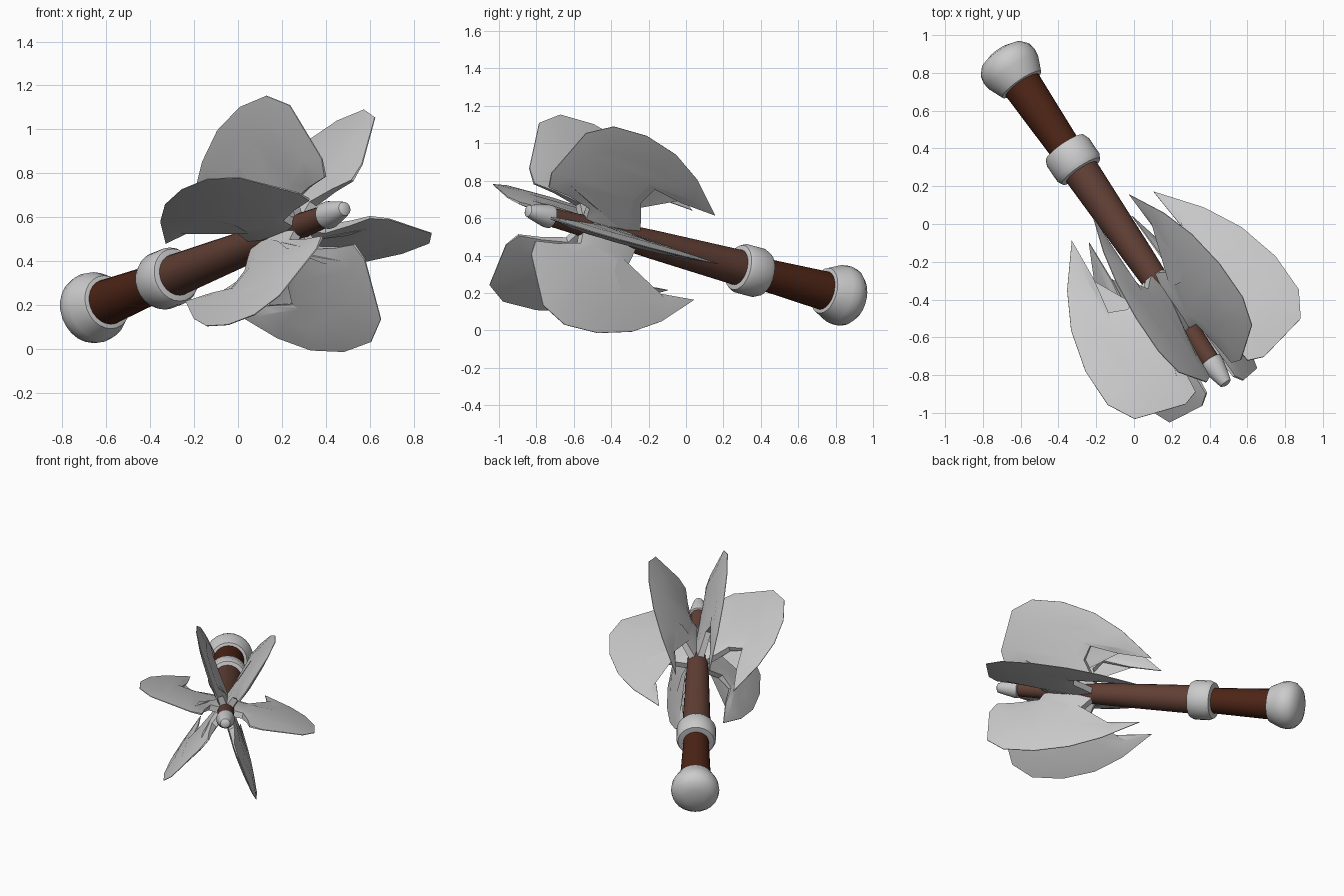
import bpy, bmesh, math
from mathutils import Matrix, Vector

if "Cube" in bpy.data.objects:
    bpy.data.objects.remove(bpy.data.objects["Cube"])

# Weapon frame: origin at the nose, local z runs from nose to pommel
TIP = Vector((0.49, -0.85, 0.64))
D = Vector((-0.550, 0.806, -0.217)).normalized()
U = Vector((0.826, 0.564, 0)).normalized()
W = D.cross(U).normalized()
FRAME = Matrix((U, W, D)).transposed().to_4x4()
FRAME.translation = TIP


def material(name, rgb):
    m = bpy.data.materials.new(name)
    m.diffuse_color = (*rgb, 1)
    m.use_nodes = True
    m.node_tree.nodes["Principled BSDF"].inputs["Base Color"].default_value = m.diffuse_color
    return m


def finish(name, bm, matrix, mat=None, angle=35):
    bmesh.ops.recalc_face_normals(bm, faces=bm.faces)
    me = bpy.data.meshes.new(name)
    bm.to_mesh(me)
    bm.free()
    ob = bpy.data.objects.new(name, me)
    bpy.context.collection.objects.link(ob)
    ob.matrix_world = matrix
    if mat:
        me.materials.append(mat)
    bpy.ops.object.select_all(action='DESELECT')
    ob.select_set(True)
    bpy.context.view_layer.objects.active = ob
    bpy.ops.object.shade_smooth_by_angle(angle=math.radians(angle))
    return ob


def lathe(name, profile, mat=None, sides=24):
    """Closed turned part from (radius, distance from nose) points."""
    bm = bmesh.new()
    rings = []
    for r, s in profile:
        rings.append([bm.verts.new((r * math.cos(2 * math.pi * i / sides),
                                    r * math.sin(2 * math.pi * i / sides), s))
                      for i in range(sides)])
    for a, b in zip(rings, rings[1:]):
        for i in range(sides):
            j = (i + 1) % sides
            bm.faces.new((a[i], a[j], b[j], b[i]))
    bm.faces.new(rings[0])
    bm.faces.new(rings[-1])
    return finish(name, bm, FRAME, mat)


wood = material("shaft_wood", (0.12, 0.05, 0.035))
leather = material("grip_leather", (0.075, 0.018, 0.008))

# Turned parts
lathe("nose_cap", [(0.018, 0), (0.032, 0.008), (0.04, 0.035), (0.062, 0.13), (0.062, 0.155), (0.05, 0.16)])
lathe("shaft", [(0.05, 0.15), (0.062, 0.5), (0.078, 0.85), (0.097, 1.42)], wood)
lathe("collar", [(0.10, 1.395), (0.122, 1.40), (0.134, 1.425), (0.134, 1.525),
                 (0.122, 1.555), (0.085, 1.56)])
lathe("grip", [(0.085, 1.54), (0.106, 2.0)], leather)
lathe("pommel", [(0.10, 1.965), (0.124, 1.97), (0.158, 2.05), (0.163, 2.09), (0.155, 2.13),
                 (0.125, 2.165), (0.07, 2.185), (0.015, 2.19)])

# Blade outline: (distance from nose, radius, half thickness)
OUTLINE = [(0.36, 0.03, 0.022), (0.34, 0.115, 0.02), (0.19, 0.15, 0.012), (0.05, 0.167, 0.006),
           (0.02, 0.25, 0.003), (0.09, 0.53, 0.002), (0.23, 0.61, 0.002), (0.45, 0.607, 0.002),
           (0.68, 0.545, 0.002), (0.88, 0.437, 0.002), (1.10, 0.26, 0.002), (0.86, 0.28, 0.004),
           (0.66, 0.32, 0.010), (0.62, 0.225, 0.018), (0.67, 0.136, 0.02), (0.72, 0.03, 0.022)]
# Raised inner face, one point per outline point
INNER = [(0.42, 0.03, 0.034), (0.41, 0.12, 0.034), (0.28, 0.20, 0.03), (0.15, 0.22, 0.022),
         (0.13, 0.27, 0.022), (0.19, 0.42, 0.022), (0.27, 0.47, 0.024), (0.44, 0.48, 0.024),
         (0.62, 0.44, 0.022), (0.77, 0.38, 0.018), (0.92, 0.315, 0.012), (0.80, 0.32, 0.016),
         (0.60, 0.35, 0.026), (0.55, 0.235, 0.032), (0.58, 0.13, 0.034), (0.62, 0.03, 0.034)]


def blade(name, degrees):
    bm = bmesh.new()
    n = len(OUTLINE)
    rims = []
    for side in (1, -1):
        rim = [bm.verts.new((r, side * t, s)) for s, r, t in OUTLINE]
        mid = [bm.verts.new((r, side * t, s)) for s, r, t in INNER]
        for i in range(n):
            j = (i + 1) % n
            bm.faces.new((rim[i], rim[j], mid[j], mid[i]))
        bmesh.ops.triangulate(bm, faces=[bm.faces.new(mid)])
        rims.append(rim)
    for i in range(n):
        j = (i + 1) % n
        bm.faces.new((rims[0][i], rims[0][j], rims[1][j], rims[1][i]))
    finish(name, bm, FRAME @ Matrix.Rotation(math.radians(-degrees), 4, 'Z'), angle=20)


# Six blades around the head
for k, a in enumerate((109, 57, -10.5, -70, -133, 162)):
    blade(f"blade_{k + 1}", a)
